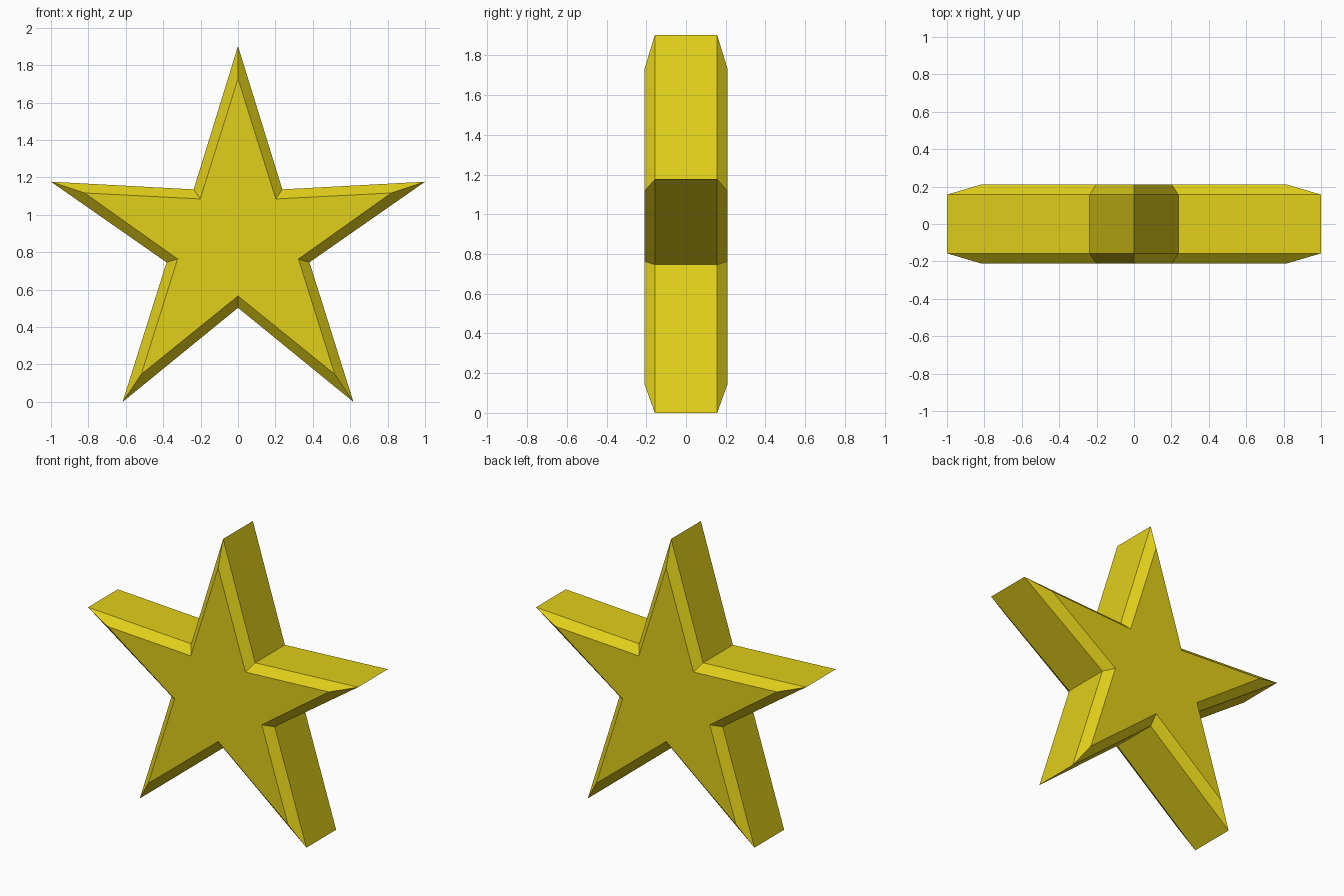
import bpy, bmesh

if "Cube" in bpy.data.objects:
    bpy.data.objects.remove(bpy.data.objects["Cube"])

# Right half of each outline (x, z), from the top point down to the bottom notch
rim = [(0, 1.902), (0.237, 1.136), (1.0, 1.177), (0.382, 0.746), (0.617, 0.0), (0, 0.503)]
face = [(0, 1.728), (0.202, 1.085), (0.82, 1.117), (0.323, 0.764), (0.517, 0.148), (0, 0.566)]
HALF_RIM, HALF_FACE = 0.157, 0.21


def mirrored(half):
    return half + [(-x, z) for x, z in reversed(half[1:-1])]


bm = bmesh.new()

# Four star outlines stacked from front to back
rings = []
for half, y in ((face, -HALF_FACE), (rim, -HALF_RIM), (rim, HALF_RIM), (face, HALF_FACE)):
    rings.append([bm.verts.new((x, y, z)) for x, z in mirrored(half)])

# Bevel bands and side walls
for a, b in zip(rings, rings[1:]):
    n = len(a)
    for i in range(n):
        j = (i + 1) % n
        bm.faces.new((a[i], a[j], b[j], b[i]))

# Flat front and back
bm.faces.new(rings[0])
bm.faces.new(rings[-1])
bmesh.ops.recalc_face_normals(bm, faces=bm.faces)

mesh = bpy.data.meshes.new("star")
bm.to_mesh(mesh)
bm.free()
star = bpy.data.objects.new("star", mesh)
bpy.context.collection.objects.link(star)

# Yellow finish
mat = bpy.data.materials.new("yellow")
mat.diffuse_color = (0.75, 0.62, 0.01, 1)
mat.use_nodes = True
mat.node_tree.nodes["Principled BSDF"].inputs["Base Color"].default_value = mat.diffuse_color
mesh.materials.append(mat)
